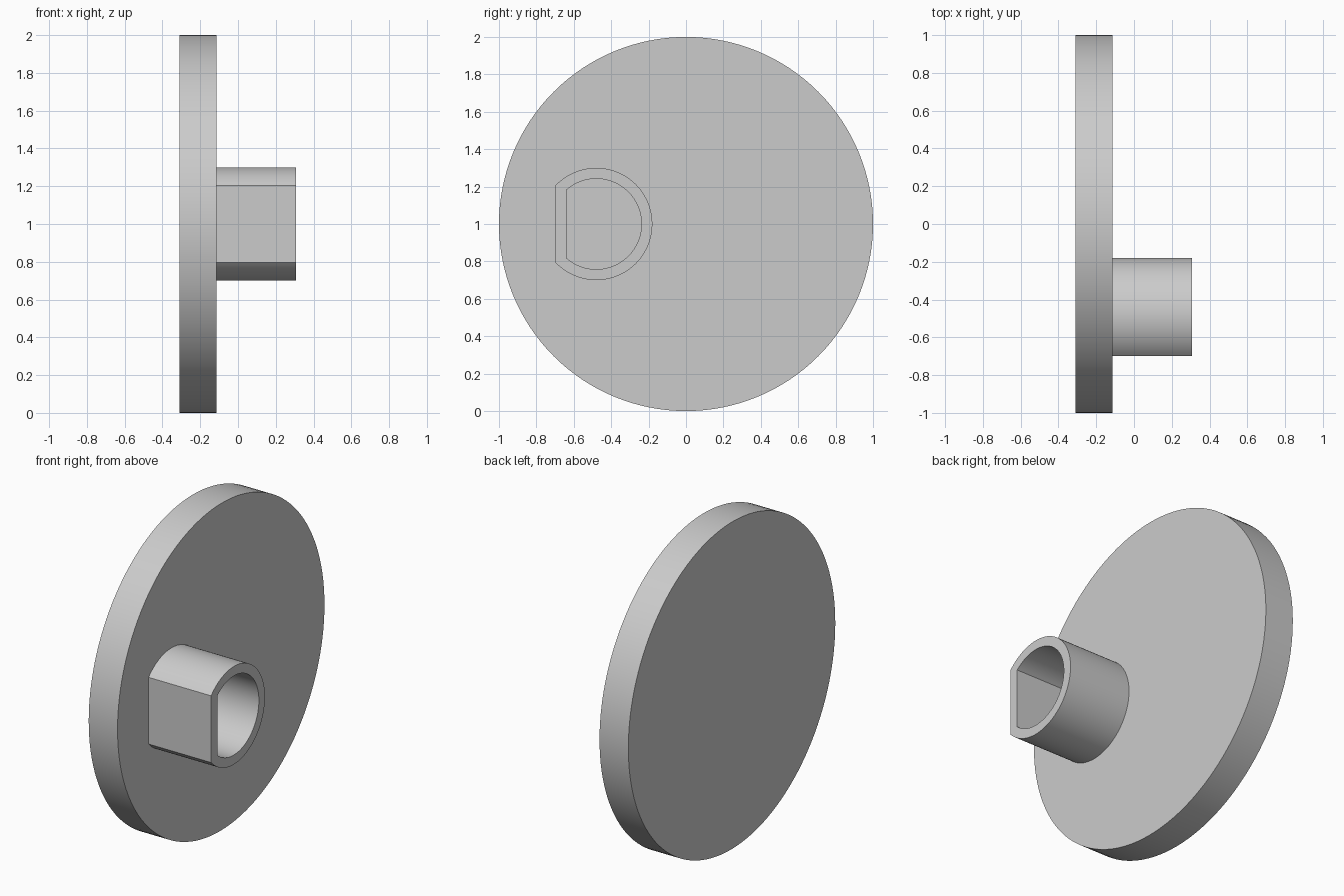
import bpy
import bmesh
import math
from mathutils import Matrix

cube = bpy.data.objects.get("Cube")
if cube:
    bpy.data.objects.remove(cube, do_unlink=True)

grey = bpy.data.materials.new("plain grey")
grey.use_nodes = True
grey.diffuse_color = (0.6, 0.6, 0.6, 1)
grey.node_tree.nodes["Principled BSDF"].inputs["Base Color"].default_value = (0.6, 0.6, 0.6, 1)

PLATE_BACK, PLATE_FACE, SOCKET_END = -0.31, -0.115, 0.308
AXIS_Y, AXIS_Z = -0.48, 1.0


def finish(name, bm):
    """Turn a bmesh into a smooth-shaded object with crisp edges."""
    bmesh.ops.recalc_face_normals(bm, faces=bm.faces)
    mesh = bpy.data.meshes.new(name)
    bm.to_mesh(mesh)
    bm.free()
    mesh.materials.append(grey)
    obj = bpy.data.objects.new(name, mesh)
    bpy.context.collection.objects.link(obj)
    bpy.ops.object.select_all(action="DESELECT")
    obj.select_set(True)
    bpy.context.view_layer.objects.active = obj
    bpy.ops.object.shade_smooth_by_angle(angle=math.radians(25))
    return obj


def d_loop(bm, x, radius, flat, steps=72):
    """Ring of vertices along a circle cut by a flat on its -y side."""
    limit = math.acos(-flat / radius)
    angles = [limit * (2 * i / steps - 1) for i in range(steps + 1)]
    return [bm.verts.new((x, AXIS_Y + radius * math.cos(a), AXIS_Z + radius * math.sin(a)))
            for a in angles]


def bridge(bm, a, b):
    for i in range(len(a)):
        j = (i + 1) % len(a)
        bm.faces.new((a[i], a[j], b[j], b[i]))


# Round plate standing on edge
bm = bmesh.new()
bmesh.ops.create_cone(
    bm, cap_ends=True, segments=128, radius1=1, radius2=1, depth=PLATE_FACE - PLATE_BACK,
    matrix=Matrix.Translation(((PLATE_BACK + PLATE_FACE) / 2, 0, 1)) @ Matrix.Rotation(math.pi / 2, 4, "Y"))
finish("round_plate", bm)

# Hollow D-shaped socket, its root sunk slightly into the plate
bm = bmesh.new()
root = PLATE_FACE - 0.01
loops = [d_loop(bm, x, r, flat) for x, r, flat in (
    (root, 0.3, 0.22), (SOCKET_END, 0.3, 0.22),
    (SOCKET_END, 0.242, 0.16), (root, 0.242, 0.16))]
for k in range(4):
    bridge(bm, loops[k], loops[(k + 1) % 4])
finish("d_socket", bm)
